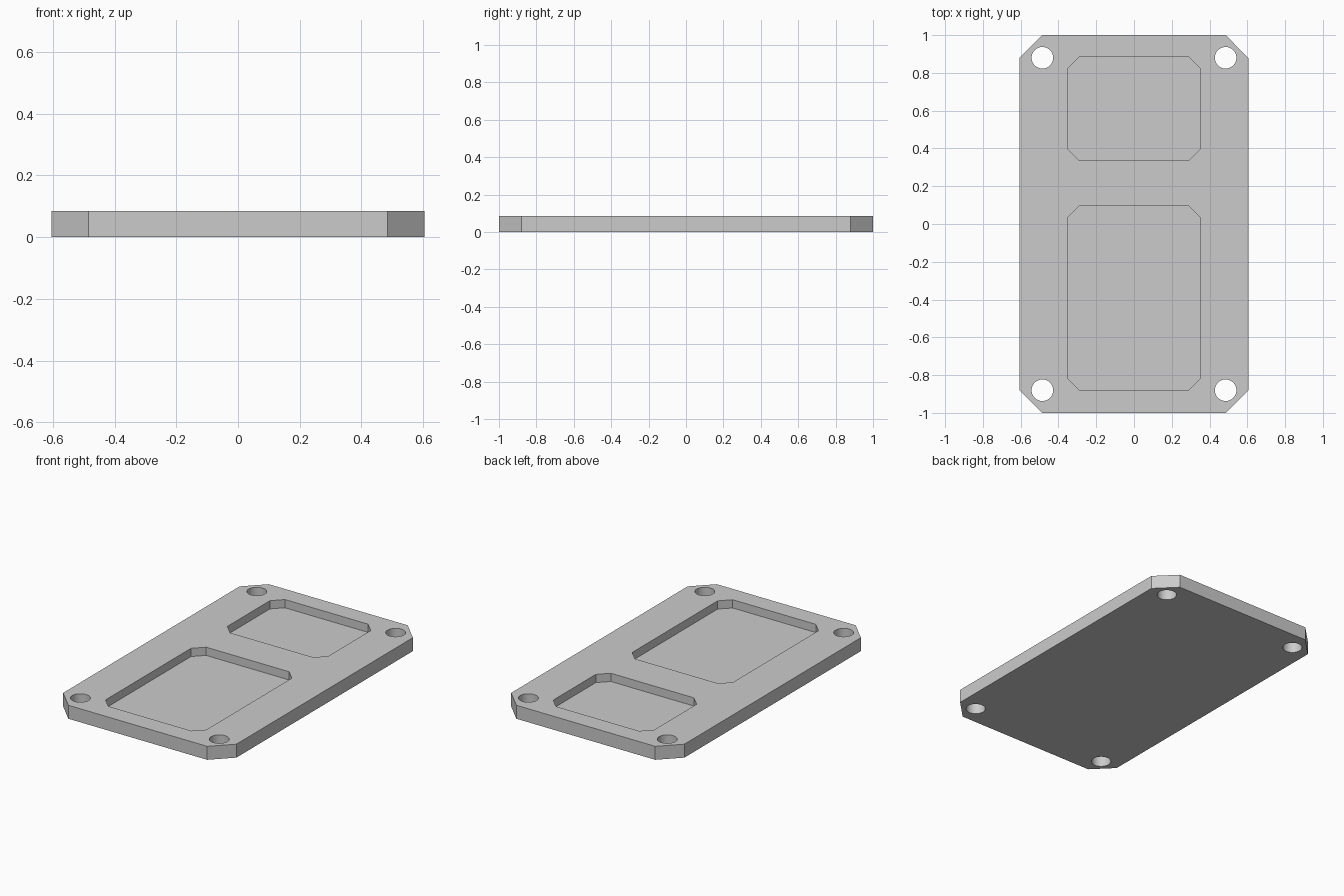
import bpy
import bmesh
import math

THICK = 0.085
POCKET_FLOOR = 0.033
HOLE_X, HOLE_Y, HOLE_R = 0.485, 0.88, 0.057

cube = bpy.data.objects.get("Cube")
if cube:
    bpy.data.objects.remove(cube, do_unlink=True)

grey = bpy.data.materials.new("plain grey")
grey.use_nodes = True
colour = (0.6, 0.6, 0.6, 1)
grey.diffuse_color = colour
grey.node_tree.nodes["Principled BSDF"].inputs["Base Color"].default_value = colour


def prism(name, outline, z0, z1):
    """Extrude a closed xy outline from z0 to z1."""
    bm = bmesh.new()
    face = bm.faces.new([bm.verts.new((x, y, z0)) for x, y in outline])
    top = bmesh.ops.extrude_face_region(bm, geom=[face])["geom"]
    verts = [v for v in top if isinstance(v, bmesh.types.BMVert)]
    bmesh.ops.translate(bm, verts=verts, vec=(0, 0, z1 - z0))
    bmesh.ops.recalc_face_normals(bm, faces=bm.faces)
    mesh = bpy.data.meshes.new(name)
    bm.to_mesh(mesh)
    bm.free()
    mesh.materials.append(grey)
    obj = bpy.data.objects.new(name, mesh)
    bpy.context.collection.objects.link(obj)
    return obj


def chamfered(half_w, y0, y1, c):
    """Rectangle with its four corners cut at 45 degrees."""
    right = [(half_w - c, y0), (half_w, y0 + c), (half_w, y1 - c), (half_w - c, y1)]
    return right + [(-x, y) for x, y in reversed(right)]


def circle(cx, cy, r, n=48):
    return [(cx + r * math.cos(math.tau * i / n), cy + r * math.sin(math.tau * i / n))
            for i in range(n)]


# Plate with cut corners
plate = prism("cover_plate", chamfered(0.605, -1, 1, 0.12), 0, THICK)

# Two shallow pockets in the top
cutters = [
    prism("front_pocket_cutter", chamfered(0.352, -0.88, 0.096, 0.062), POCKET_FLOOR, THICK + 0.1),
    prism("back_pocket_cutter", chamfered(0.352, 0.335, 0.883, 0.062), POCKET_FLOOR, THICK + 0.1),
]

# Four through holes at the corners
for sx, side in ((-1, "right"), (1, "left")):
    for sy, end in ((-1, "front"), (1, "back")):
        cutters.append(prism(f"{end}_{side}_hole_cutter",
                             circle(sx * HOLE_X, sy * HOLE_Y, HOLE_R), -0.1, THICK + 0.1))

# Cut, then remove the cutters
bpy.ops.object.select_all(action="DESELECT")
plate.select_set(True)
bpy.context.view_layer.objects.active = plate
for cutter in cutters:
    cutter.hide_render = True
    mod = plate.modifiers.new(cutter.name, "BOOLEAN")
    mod.operation = "DIFFERENCE"
    mod.solver = "EXACT"
    mod.object = cutter
    bpy.ops.object.modifier_apply(modifier=mod.name)
for cutter in cutters:
    bpy.data.objects.remove(cutter, do_unlink=True)

bpy.ops.object.shade_smooth_by_angle(angle=math.radians(30))
